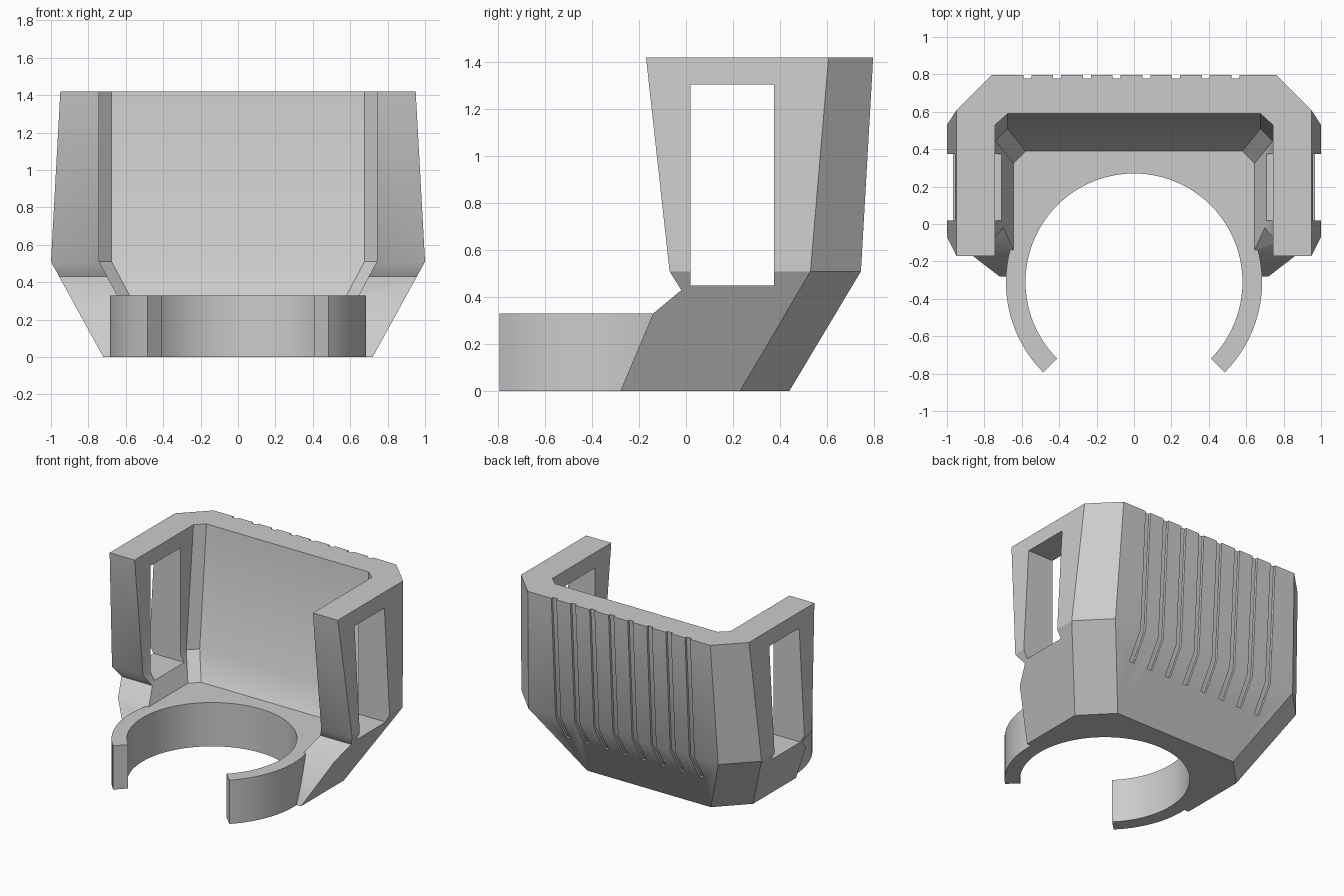
import bpy, bmesh, math

if "Cube" in bpy.data.objects:
    bpy.data.objects.remove(bpy.data.objects["Cube"])

grey = bpy.data.materials.new("plain grey")
grey.diffuse_color = (0.6, 0.6, 0.6, 1)
grey.use_nodes = True
grey.node_tree.nodes["Principled BSDF"].inputs["Base Color"].default_value = grey.diffuse_color


def loft(name, rings):
    """Closed solid through stacked rings with equal point counts."""
    bm = bmesh.new()
    rows = [[bm.verts.new(p) for p in r] for r in rings]
    n = len(rows[0])
    for a, b in zip(rows, rows[1:]):
        for i in range(n):
            j = (i + 1) % n
            bm.faces.new((a[i], a[j], b[j], b[i]))
    bm.faces.new(rows[0][::-1])
    bm.faces.new(rows[-1])
    bmesh.ops.recalc_face_normals(bm, faces=bm.faces)
    me = bpy.data.meshes.new(name)
    bm.to_mesh(me)
    bm.free()
    ob = bpy.data.objects.new(name, me)
    bpy.context.collection.objects.link(ob)
    me.materials.append(grey)
    return ob


def section(z, x, y, cx, cy, front):
    """Mirrored plan section: half width, back, chamfer x and y, front."""
    half = [(x, front, z), (x, cy, z), (cx, y, z)]
    return half + [(-a, b, c) for a, b, c in reversed(half)]


def extrude_x(name, profile, x0, x1):
    return loft(name, [[(x, y, z) for y, z in profile] for x in (x0, x1)])


def combine(target, tool, operation):
    mod = target.modifiers.new(operation, 'BOOLEAN')
    mod.operation = operation
    mod.solver = 'EXACT'
    mod.object = tool
    bpy.context.view_layer.objects.active = target
    bpy.ops.object.modifier_apply(modifier=mod.name)
    bpy.data.objects.remove(tool)


# Outer faceted shell
body = loft("holder_body", [section(0, 0.72, 0.44, 0.515, 0.23, -0.6),
                            section(0.51, 1.0, 0.745, 0.79, 0.53, -0.6),
                            section(1.42, 0.95, 0.797, 0.76, 0.607, -0.6)])

# Hollow interior above the base
combine(body, loft("hollow_cutter", [
    section(0.33, 0.645, 0.39, 0.58, 0.325, -0.8),
    section(0.51, 0.742, 0.51, 0.676, 0.445, -0.8),
    section(1.5, 0.742, 0.597, 0.676, 0.537, -0.8)]), 'DIFFERENCE')

# Angled front outline
front = [(-1, -0.1), (-0.238, -0.1), (-0.14, 0.33), (-0.02, 0.43),
         (-0.07, 0.51), (-0.179, 1.5), (-1, 1.5)]
front[1] = (-0.322, -0.1)
combine(body, extrude_x("front_cutter", front, -1.3, 1.3), 'DIFFERENCE')

# Side windows
window = [(0.02, 0.45), (0.375, 0.45), (0.375, 1.305), (0.02, 1.305)]
combine(body, extrude_x("window_cutter", window, -1.3, 1.3), 'DIFFERENCE')

# Back grooves following the bend
groove = [(0.407 + 0.2, 0.31), (0.728, 0.514), (0.78, 1.44),
          (0.9, 1.44), (0.9, 0.31)]
for i in range(8):
    x = -0.57 + i * 0.159
    combine(body, extrude_x("groove_cutter", groove, x - 0.021, x + 0.021),
            'DIFFERENCE')

# Open clip ring
cy = -0.31
arc = [math.radians(-45 + 270 * i / 72) for i in range(73)]
pie = [(0, cy)] + [(0.685 * math.cos(a), cy + 0.685 * math.sin(a)) for a in arc]
combine(body, loft("ring", [[(x, y, z) for x, y in pie] for z in (0, 0.33)]), 'UNION')
hole = [(0.58 * math.cos(t), cy + 0.58 * math.sin(t))
        for t in (math.tau * i / 96 for i in range(96))]
combine(body, loft("hole_cutter", [[(x, y, z) for x, y in hole]
                                   for z in (-0.1, 0.4)]), 'DIFFERENCE')

# Smooth the curved ring and soft back bend
bpy.ops.object.select_all(action='DESELECT')
body.select_set(True)
bpy.context.view_layer.objects.active = body
bpy.ops.object.shade_smooth_by_angle(angle=math.radians(30))
